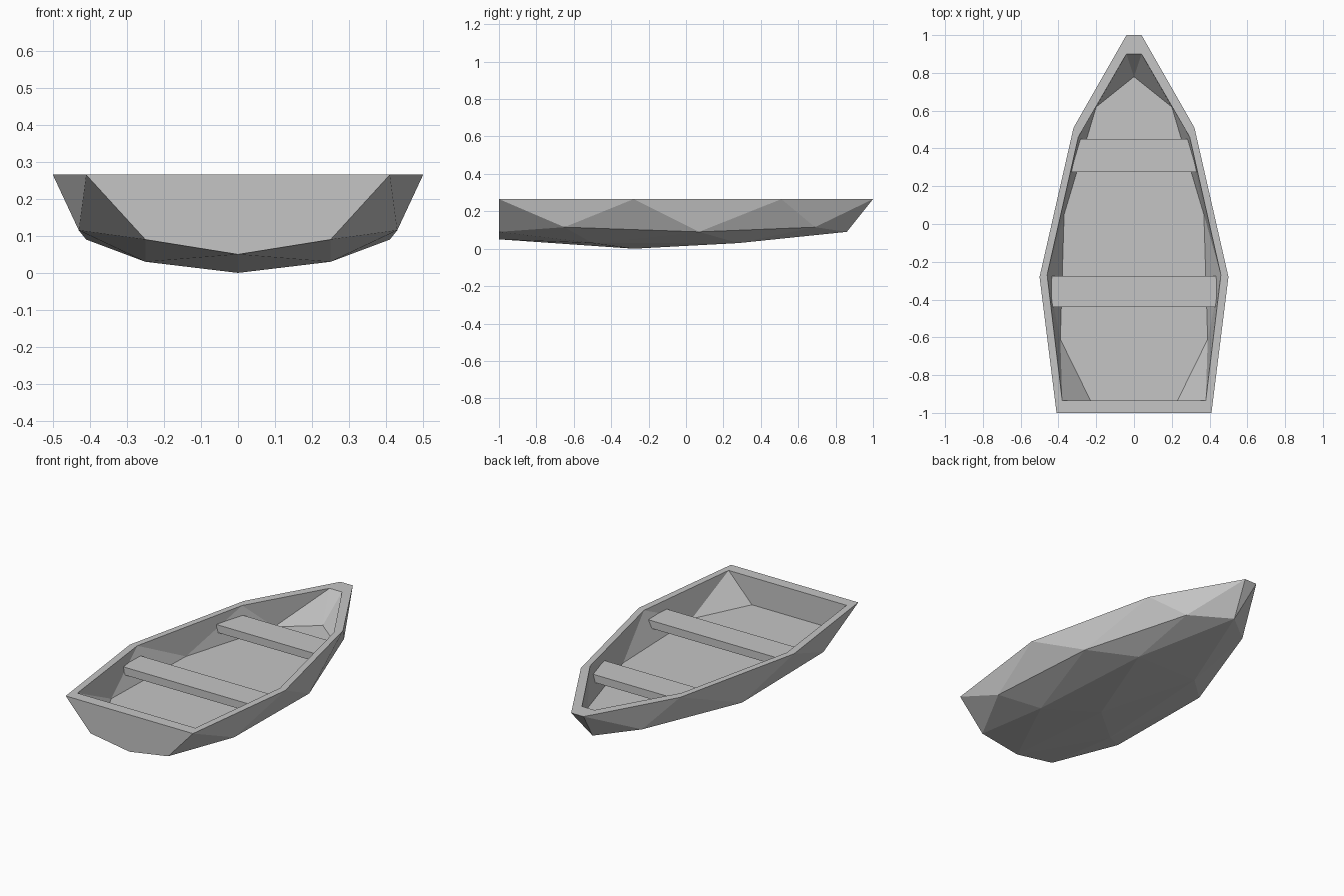
import bpy
import bmesh

cube = bpy.data.objects.get("Cube")
if cube:
    bpy.data.objects.remove(cube, do_unlink=True)

grey = bpy.data.materials.new("weathered_grey")
grey.use_nodes = True
colour = (0.56, 0.56, 0.56, 1)
grey.diffuse_color = colour
grey.node_tree.nodes["Principled BSDF"].inputs["Base Color"].default_value = colour

RIM_Z, FLOOR_Z = 0.265, 0.105


def build(name, points, half_faces, centre_faces):
    """Mesh from left-side points; half faces are mirrored, '-' marks a mirrored point."""
    bm = bmesh.new()
    verts = {}
    for key, (x, y, z) in points.items():
        verts[key] = bm.verts.new((x, y, z))
        verts["-" + key] = bm.verts.new((-x, y, z)) if x else verts[key]
    for face in half_faces:
        keys = face.split()
        bm.faces.new([verts[k] for k in keys])
        bm.faces.new([verts["-" + k] for k in reversed(keys)])
    for face in centre_faces:
        bm.faces.new([verts[k] for k in face.split()])
    bmesh.ops.recalc_face_normals(bm, faces=bm.faces[:])
    mesh = bpy.data.meshes.new(name)
    bm.to_mesh(mesh)
    bm.free()
    mesh.materials.append(grey)
    obj = bpy.data.objects.new(name, mesh)
    bpy.context.collection.objects.link(obj)
    return obj


# Hull: outer rim, chine and bottom, then inner rim and floor outline
points = {
    "rim_stern": (0.41, -1, RIM_Z), "rim_mid": (0.5, -0.28, RIM_Z),
    "rim_fore": (0.32, 0.51, RIM_Z), "rim_bow": (0.04, 1, RIM_Z),
    "chine_stern": (0.25, -1, 0.09), "chine_aft": (0.43, -0.65, 0.115),
    "chine_mid": (0.41, 0.07, 0.09), "chine_fore": (0.2, 0.69, 0.115),
    "chine_bow": (0, 0.86, 0.09),
    "keel_stern": (0, -1, 0.05), "bottom_aft": (0.25, -0.5, 0.03),
    "keel_mid": (0, -0.28, 0), "bottom_fore": (0.2, 0.28, 0.03),
    "in_rim_stern": (0.38, -0.935, RIM_Z), "in_rim_mid": (0.46, -0.27, RIM_Z),
    "in_rim_fore": (0.295, 0.46, RIM_Z), "in_rim_bow": (0.04, 0.9, RIM_Z),
    "in_chine_stern": (0.23, -0.935, FLOOR_Z), "in_chine_aft": (0.39, -0.61, FLOOR_Z),
    "in_chine_mid": (0.37, 0.05, FLOOR_Z), "in_chine_fore": (0.2, 0.62, FLOOR_Z),
    "in_chine_bow": (0, 0.78, FLOOR_Z),
}

# Zigzag side panels, used for both the outer and inner skin
stations = ["stern", "mid", "fore", "bow"]
chines = ["stern", "aft", "mid", "fore", "bow"]
half = []
for skin in ("", "in_"):
    for i, station in enumerate(stations):
        rim = skin + "rim_" + station
        a, b = (skin + "chine_" + c for c in chines[i:i + 2])
        half.append(f"{rim} {a} {b}")
        if i < 3:
            half.append(f"{rim} {b} {skin}rim_{stations[i + 1]}")

# Flat top of the gunwale
for a, b in zip(stations, stations[1:]):
    half.append(f"rim_{a} rim_{b} in_rim_{b} in_rim_{a}")

# Faceted bottom
half += [
    "chine_stern bottom_aft chine_aft", "chine_aft bottom_aft chine_mid",
    "chine_mid bottom_aft bottom_fore", "chine_mid bottom_fore chine_fore",
    "chine_fore bottom_fore chine_bow", "chine_stern keel_stern bottom_aft",
    "keel_stern keel_mid bottom_aft", "bottom_aft keel_mid bottom_fore",
]

# Transom, bow, gunwale ends and floor
floor = ["in_chine_" + c for c in chines]
centre = [
    "rim_stern chine_stern keel_stern -chine_stern -rim_stern",
    "rim_bow chine_bow -rim_bow",
    "bottom_fore keel_mid -bottom_fore", "bottom_fore -bottom_fore chine_bow",
    "rim_stern -rim_stern -in_rim_stern in_rim_stern",
    "rim_bow -rim_bow -in_rim_bow in_rim_bow",
    "in_rim_stern in_chine_stern -in_chine_stern -in_rim_stern",
    "in_rim_bow in_chine_bow -in_rim_bow",
    " ".join(floor + ["-" + k for k in reversed(floor[:-1])]),
]
build("hull", points, half, centre)


# Bench seats spanning the hull, tapered to its width
def bench(name, aft, fore, top=0.215, thickness=0.045):
    pts = {}
    for end, (x, y) in (("aft", aft), ("fore", fore)):
        pts[end + "_top"] = (x, y, top)
        pts[end + "_low"] = (x - 0.015, y, top - thickness)
    build(name, pts, ["aft_top aft_low fore_low fore_top"], [
        "aft_top fore_top -fore_top -aft_top", "aft_low fore_low -fore_low -aft_low",
        "aft_top aft_low -aft_low -aft_top", "fore_top fore_low -fore_low -fore_top"])


bench("rear_bench", (0.44, -0.44), (0.445, -0.275))
bench("front_bench", (0.335, 0.275), (0.285, 0.45))
